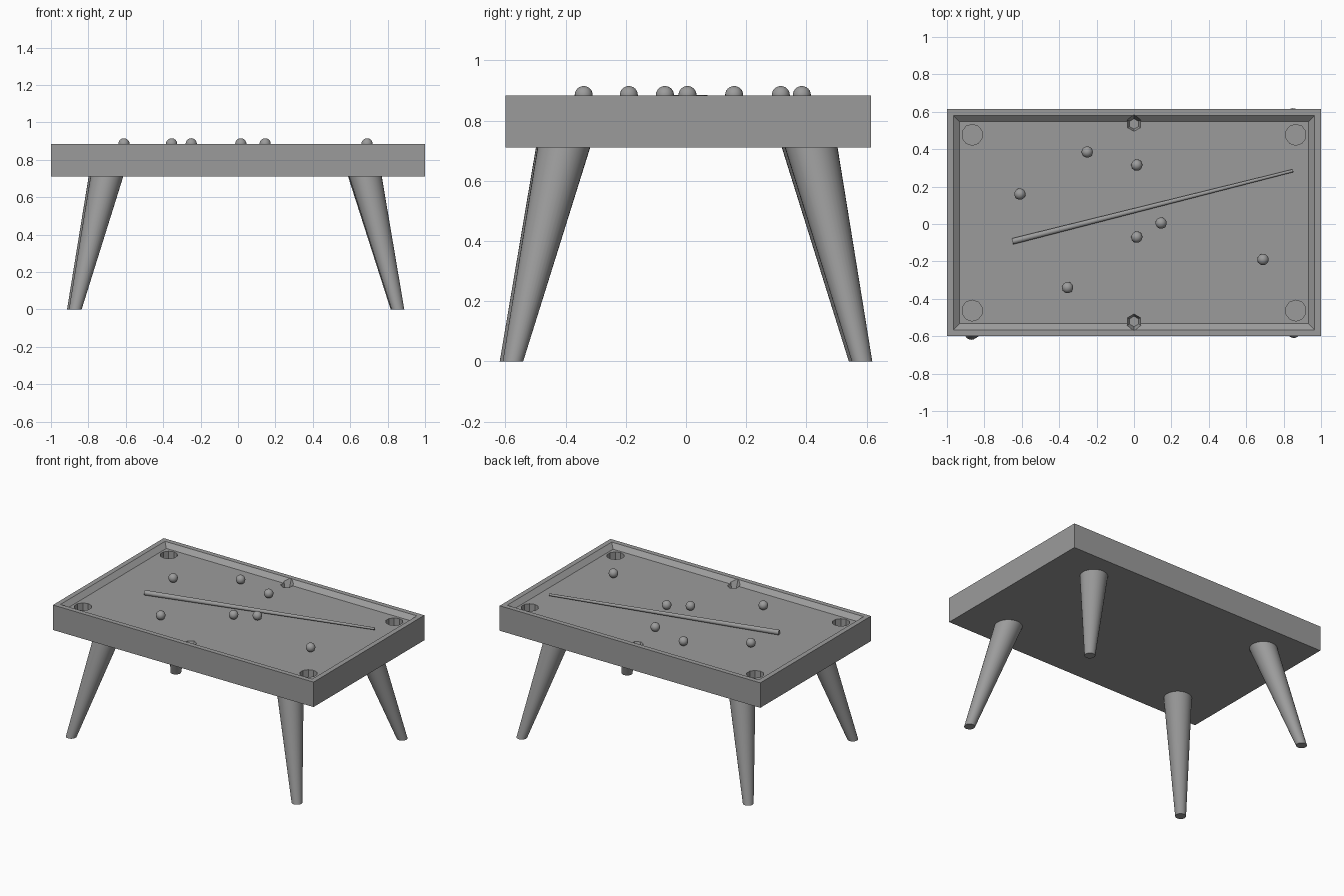
import bpy, bmesh
from math import radians
from mathutils import Vector

cube = bpy.data.objects.get("Cube")
if cube:
    bpy.data.objects.remove(cube, do_unlink=True)

GREY = (0.33, 0.33, 0.33, 1)
mat = bpy.data.materials.new("plain grey")
mat.use_nodes = True
mat.diffuse_color = GREY
mat.node_tree.nodes["Principled BSDF"].inputs["Base Color"].default_value = GREY

FLOOR, RIM, UNDERSIDE = 0.855, 0.883, 0.71
MID_Y = 0.007  # table is a touch off centre


def finish(bm, name, smooth=False):
    bmesh.ops.recalc_face_normals(bm, faces=bm.faces)
    mesh = bpy.data.meshes.new(name)
    bm.to_mesh(mesh)
    bm.free()
    mesh.materials.append(mat)
    obj = bpy.data.objects.new(name, mesh)
    bpy.context.collection.objects.link(obj)
    bpy.ops.object.select_all(action='DESELECT')
    bpy.context.view_layer.objects.active = obj
    obj.select_set(True)
    if smooth:
        bpy.ops.object.shade_smooth_by_angle(angle=radians(40))
    return obj


def rod(name, start, end, r1, r2, sides, smooth=True, level_ends=False):
    """Tapered rod; level_ends keeps both caps horizontal by shearing."""
    start, end = Vector(start), Vector(end)
    axis = end - start
    bm = bmesh.new()
    bmesh.ops.create_cone(bm, cap_ends=True, segments=sides,
                          radius1=r1, radius2=r2, depth=1)
    turn = Vector((0, 0, 1)).rotation_difference(axis)
    for v in bm.verts:
        ring = Vector((v.co.x, v.co.y, 0))
        if not level_ends:
            ring.rotate(turn)
        v.co = start + axis * (v.co.z + 0.5) + ring
    return finish(bm, name, smooth)


# Table body with a sloped inner cushion
bm = bmesh.new()
bmesh.ops.create_cube(bm, size=1)
for v in bm.verts:
    v.co = (v.co.x * 2, v.co.y * 1.214 + MID_Y, UNDERSIDE if v.co.z < 0 else RIM)
top = max(bm.faces, key=lambda f: f.calc_center_median().z)
bmesh.ops.inset_region(bm, faces=[top], thickness=0.048)
bmesh.ops.inset_region(bm, faces=[top], thickness=0.047)
for v in top.verts:
    v.co.z = FLOOR
table = finish(bm, "table_body")

# Pockets cut into the table
pockets = [(sx * 0.865, MID_Y + sy * 0.47, 0.056, 0.056, 10, 0.78)
           for sx in (-1, 1) for sy in (-1, 1)]
pockets += [(0, MID_Y + sy * 0.528, 0.028, 0.055, 6, 0.82) for sy in (-1, 1)]
for x, y, r1, r2, sides, low in pockets:
    cutter = rod("pocket_cutter", (x, y, low), (x, y, 0.9), r1, r2, sides, False)
    cutter.hide_render = True
    bpy.context.view_layer.objects.active = table
    mod = table.modifiers.new("pocket", 'BOOLEAN')
    mod.operation, mod.solver, mod.object = 'DIFFERENCE', 'EXACT', cutter
    bpy.ops.object.modifier_apply(modifier=mod.name)
    bpy.data.objects.remove(cutter, do_unlink=True)

# Splayed, tapered legs: foot position and top position
legs = {
    "front_right_leg": ((-0.87, -0.585), (-0.70, -0.41)),
    "front_left_leg": ((0.855, -0.575), (0.68, -0.405)),
    "back_right_leg": ((-0.88, 0.575), (-0.71, 0.405)),
    "back_left_leg": ((0.85, 0.585), (0.675, 0.415)),
}
for name, (foot, head) in legs.items():
    rod(name, (*foot, 0), (*head, UNDERSIDE + 0.005), 0.034, 0.088, 32, level_ends=True)

# Cue lying on the cloth
rod("cue", (-0.65, -0.093, FLOOR + 0.014), (0.85, 0.285, FLOOR + 0.02),
    0.017, 0.008, 12)

# Balls
spots = [(-0.61, 0.16), (-0.25, 0.385), (0.015, 0.315), (0.145, 0.005),
         (0.015, -0.07), (-0.355, -0.34), (0.69, -0.19)]
for i, (x, y) in enumerate(spots, 1):
    bm = bmesh.new()
    bmesh.ops.create_uvsphere(bm, u_segments=20, v_segments=12, radius=0.03)
    bmesh.ops.translate(bm, verts=bm.verts, vec=(x, y, FLOOR + 0.03))
    finish(bm, f"ball_{i}", True)
